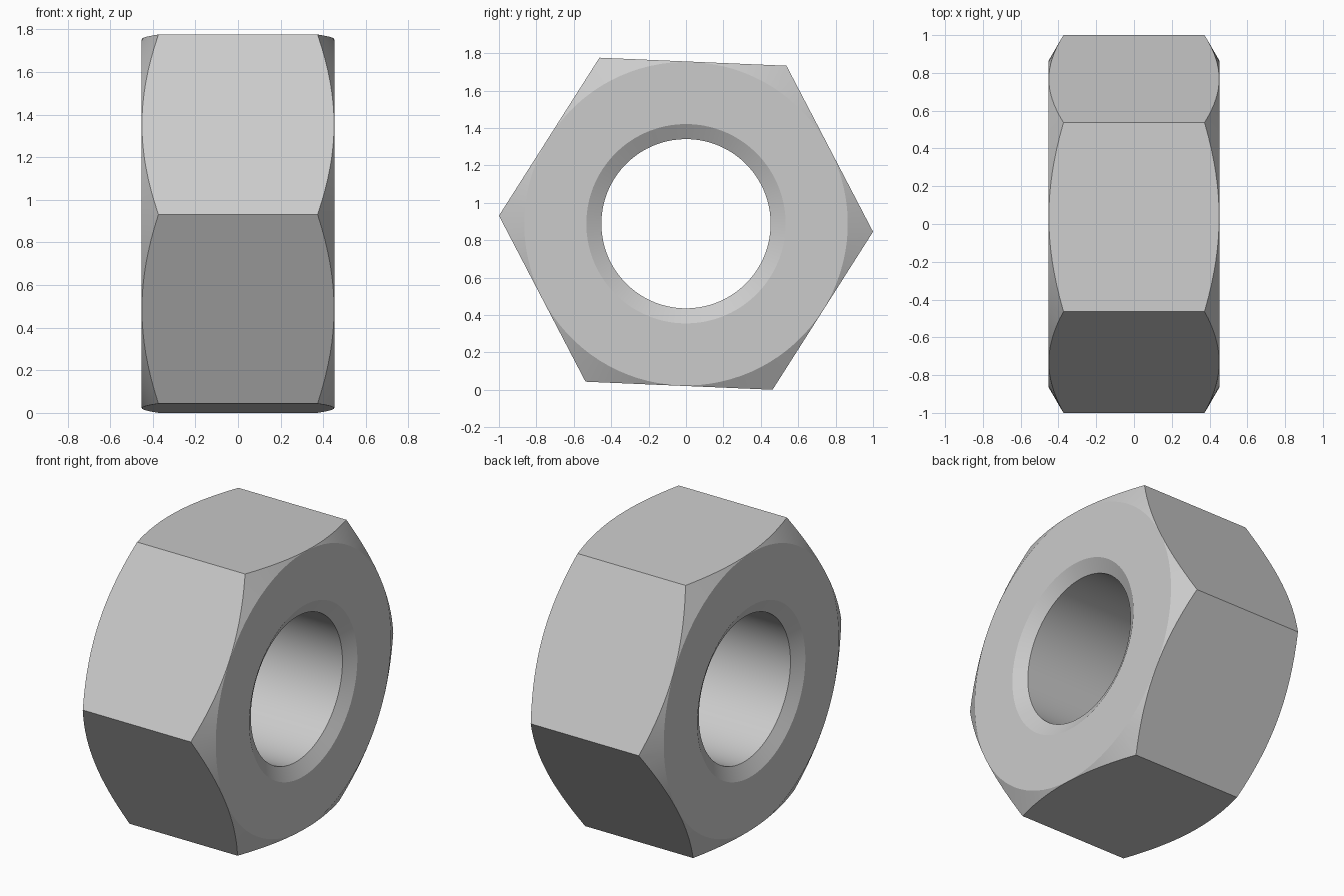
import bpy, bmesh, math
from mathutils import Matrix

cube = bpy.data.objects.get("Cube")
if cube:
    bpy.data.objects.remove(cube, do_unlink=True)

# Main dimensions
HALF_WIDTH = 0.452
CORNER_R = 1.001
BORE_R = 0.4525
BORE_RIM_R = 0.533
FACE_R = 0.865
CENTRE_Z = 0.888
TILT = math.radians(-2.46)
SLOPE = math.tan(math.radians(30))
SEGMENTS = 96

steel = bpy.data.materials.new("steel grey")
steel.use_nodes = True
steel.diffuse_color = (0.6, 0.6, 0.6, 1)
steel.node_tree.nodes["Principled BSDF"].inputs["Base Color"].default_value = (0.6, 0.6, 0.6, 1)


def make_object(name, bm):
    bmesh.ops.recalc_face_normals(bm, faces=bm.faces)
    mesh = bpy.data.meshes.new(name)
    bm.to_mesh(mesh)
    bm.free()
    mesh.materials.append(steel)
    obj = bpy.data.objects.new(name, mesh)
    bpy.context.collection.objects.link(obj)
    obj.location.z = CENTRE_Z
    return obj


# Hexagonal body, lying along x
bm = bmesh.new()
bmesh.ops.create_cone(bm, cap_ends=True, segments=6, radius1=CORNER_R,
                      radius2=CORNER_R, depth=2 * HALF_WIDTH + 0.2)
# Put one corner on +y, then lay the axis along x and tilt
bmesh.ops.rotate(bm, verts=bm.verts, matrix=Matrix.Rotation(math.pi / 2, 3, "Y"))
corner = max(bm.verts, key=lambda v: v.co.y).co
offset = math.atan2(corner.z, corner.y)
bmesh.ops.rotate(bm, verts=bm.verts, matrix=Matrix.Rotation(TILT - offset, 3, "X"))
nut = make_object("hex_nut", bm)

# Turned ring: bore, countersinks, flat faces and outer chamfers
OUTER_R = 1.15
half = [(HALF_WIDTH - (BORE_RIM_R - BORE_R) * SLOPE, BORE_R),
        (HALF_WIDTH, BORE_RIM_R),
        (HALF_WIDTH, FACE_R),
        (HALF_WIDTH - (OUTER_R - FACE_R) * SLOPE, OUTER_R)]
profile = half + [(-x, r) for x, r in reversed(half)]
bm = bmesh.new()
rings = []
for i in range(SEGMENTS):
    a = math.tau * i / SEGMENTS + TILT
    rings.append([bm.verts.new((x, r * math.cos(a), r * math.sin(a))) for x, r in profile])
count = len(profile)
for i in range(SEGMENTS):
    a, b = rings[i], rings[(i + 1) % SEGMENTS]
    for j in range(count):
        k = (j + 1) % count
        bm.faces.new((a[j], a[k], b[k], b[j]))
turned = make_object("turned_cutter", bm)
turned.hide_render = True

# Keep only what lies inside both shapes
mod = nut.modifiers.new("turned shape", "BOOLEAN")
mod.operation = "INTERSECT"
mod.solver = "EXACT"
mod.object = turned
bpy.ops.object.select_all(action="DESELECT")
nut.select_set(True)
bpy.context.view_layer.objects.active = nut
bpy.ops.object.modifier_apply(modifier=mod.name)
bpy.data.objects.remove(turned, do_unlink=True)

# Smooth cones and bore, crisp edges
bpy.ops.object.shade_smooth_by_angle(angle=math.radians(18))
